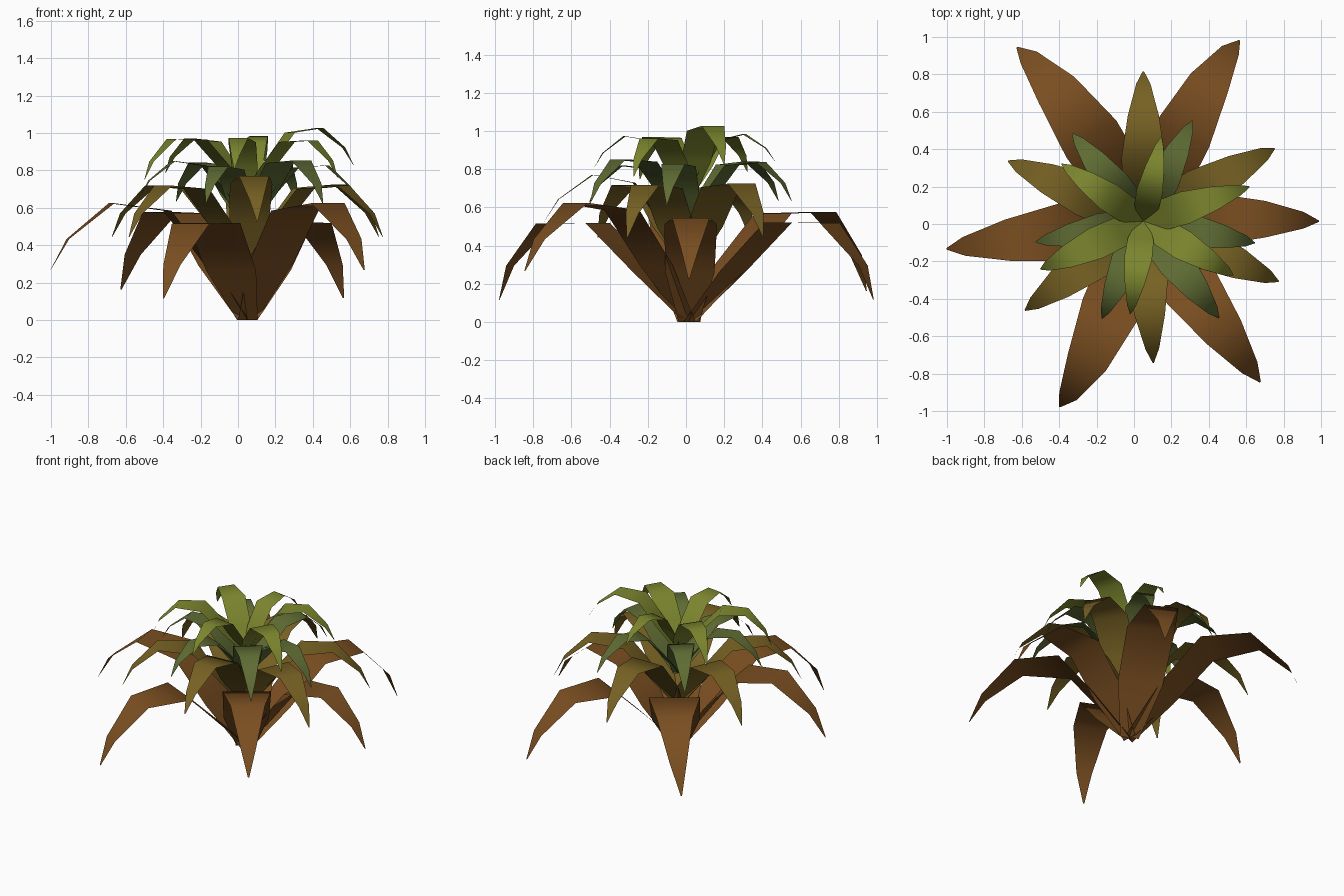
import bpy
import math
from mathutils import Vector, Matrix

if "Cube" in bpy.data.objects:
    bpy.data.objects.remove(bpy.data.objects["Cube"])

CENTRE = Vector((0.05, 0.015, 0))

# leaf template: segment lengths, pitch drop of each segment,
# width and share of the sideways sway at each joint
SEGMENTS = [(0.36, -1), (0.36, 1), (0.30, 46), (0.30, 92.5), (0.19, 114)]
WIDTHS = [0.12, 0.29, 0.31, 0.22, 0.10, 0.008]
SWAY = [0, 0.5, 0.9, 1, 0.5, 0]


def make_material(name, rgb):
    mat = bpy.data.materials.new(name)
    mat.diffuse_color = (*rgb, 1)
    mat.use_nodes = True
    mat.node_tree.nodes["Principled BSDF"].inputs["Base Color"].default_value = mat.diffuse_color
    return mat


def add_leaf(verts, faces, z0, azimuth, size, pitch, sway=0.0):
    """Bent strip rising from the centre, arching over and drooping to a point."""
    turn = Matrix.Rotation(math.radians(azimuth), 3, 'Z')
    start = len(verts)
    r, z = 0.0, 0.0
    for i, width in enumerate(WIDTHS):
        if i:
            length, drop = SEGMENTS[i - 1]
            a = math.radians(pitch - drop)
            r += length * math.cos(a)
            z += length * math.sin(a)
        for side in (-1, 1):
            p = turn @ (Vector((r, side * width / 2 + sway * SWAY[i], z)) * size)
            verts.append(p + CENTRE + Vector((0, 0, z0)))
    for i in range(len(SEGMENTS)):
        a = start + 2 * i
        faces.append((a, a + 2, a + 3, a + 1))


def make_ring(name, z0, rgb, leaves):
    verts, faces = [], []
    for leaf in leaves:
        add_leaf(verts, faces, z0, *leaf)
    mesh = bpy.data.meshes.new(name)
    mesh.from_pydata(verts, [], faces)
    mesh.materials.append(make_material(name + "_colour", rgb))
    mesh.shade_smooth()
    obj = bpy.data.objects.new(name, mesh)
    bpy.context.collection.objects.link(obj)


# each leaf: azimuth, size, starting pitch, optional sideways sway
# withered outer leaves
make_ring("brown_leaves", 0.0, (0.195, 0.077, 0.015), [
    (0, 0.89, 53, 0.012), (62, 1.015, 45.5, 0.035), (126, 1.07, 47.5, -0.035),
    (188, 1.01, 53.5), (245.7, 1.01, 45.5, 0.035), (306, 1.01, 53.5)])

# yellowing leaves
make_ring("olive_leaves", 0.285, (0.185, 0.12, 0.017), [
    (29, 0.755, 50.7), (90, 0.755, 51.3), (156, 0.745, 50.7),
    (217, 0.745, 50.7), (274, 0.735, 57), (336, 0.745, 50.7)])

# dark green leaves
make_ring("dark_green_leaves", 0.50, (0.115, 0.15, 0.034), [
    (349, 0.57, 50), (64, 0.565, 52), (129, 0.57, 52),
    (191, 0.56, 54), (247, 0.535, 52), (308, 0.615, 50)])

# fresh crown leaves
make_ring("bright_green_leaves", 0.667, (0.205, 0.243, 0.028), [
    (18, 0.57, 54.5), (78, 0.455, 60), (145, 0.505, 52),
    (205, 0.565, 47), (262, 0.48, 55), (329, 0.525, 49)])
